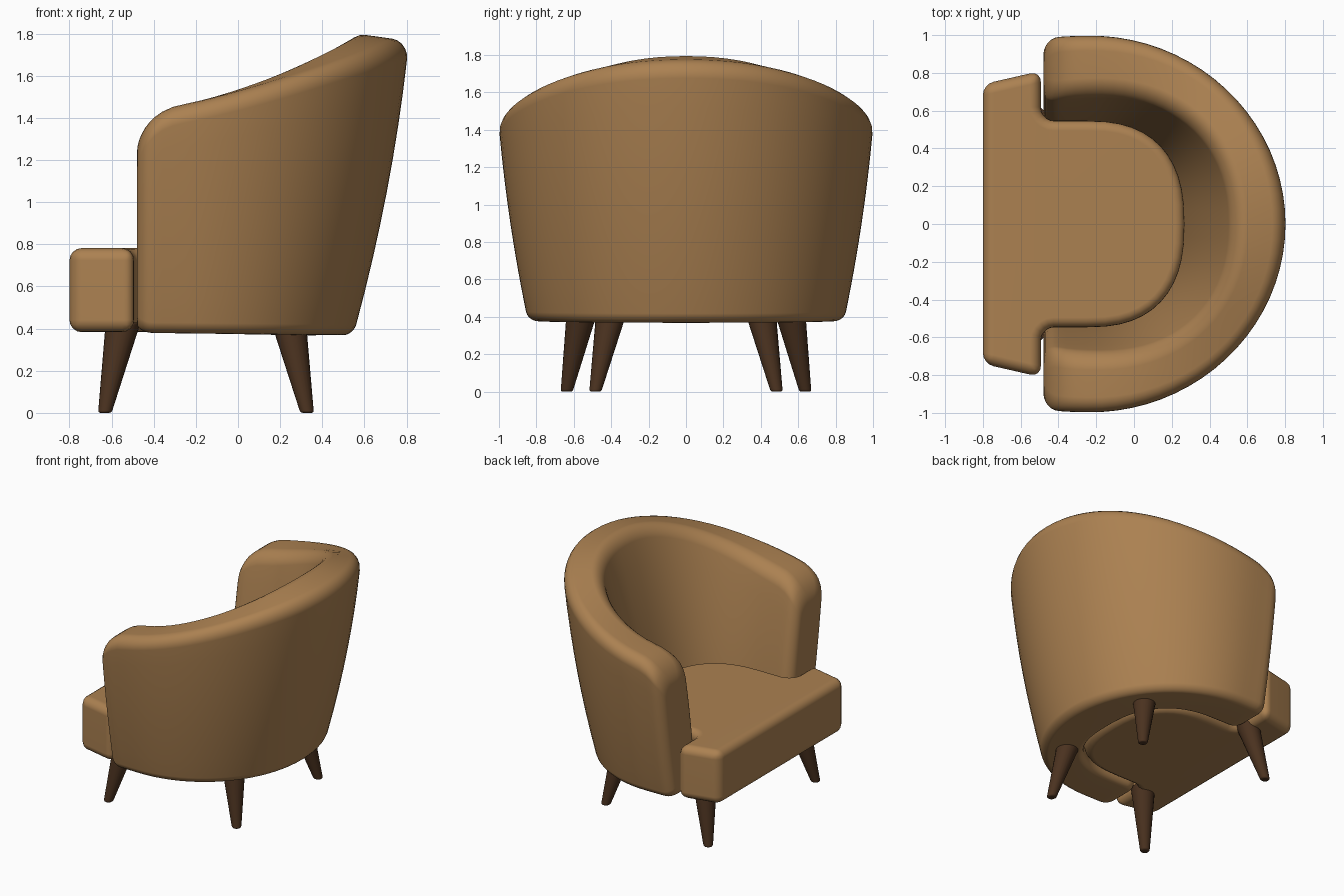
import bpy, bmesh
from math import sin, cos, pi, radians, sqrt

if "Cube" in bpy.data.objects:
    bpy.data.objects.remove(bpy.data.objects["Cube"])


def material(name, rgb):
    m = bpy.data.materials.new(name)
    m.use_nodes = True
    m.diffuse_color = (*rgb, 1)
    m.node_tree.nodes["Principled BSDF"].inputs["Base Color"].default_value = (*rgb, 1)
    return m


FABRIC = material("tan fabric", (0.41, 0.22, 0.083))
WOOD = material("dark brown wood", (0.07, 0.032, 0.014))


def finish(bm, name, mat):
    bmesh.ops.recalc_face_normals(bm, faces=bm.faces)
    mesh = bpy.data.meshes.new(name)
    bm.to_mesh(mesh)
    bm.free()
    mesh.materials.append(mat)
    obj = bpy.data.objects.new(name, mesh)
    bpy.context.collection.objects.link(obj)
    bpy.ops.object.select_all(action="DESELECT")
    obj.select_set(True)
    bpy.context.view_layer.objects.active = obj
    bpy.ops.object.shade_smooth_by_angle(angle=radians(40))
    obj.modifiers.new("even_shading", "WEIGHTED_NORMAL").keep_sharp = True
    return obj


def bevel_sharp(bm, limit, width, segments):
    edges = [e for e in bm.edges if e.calc_face_angle(0) > radians(limit)]
    bmesh.ops.bevel(bm, geom=edges, offset=width, segments=segments,
                    profile=0.5, affect="EDGES", clamp_overlap=True)


# Plan curves of the wrap-around back: half ellipses that widen with height
ARC_X = -0.25      # where the arms run straight on
FRONT_X = -0.48    # front end of the arms
BASE, FULL = 0.378, 1.42


def level(z):
    return (z - BASE) / FULL


def outer_size(z):
    t = level(z)
    return 0.8 + 0.39 * t - 0.125 * t * t, 0.845 + 0.30 * t - 0.12 * t * t


def inner_size(z):
    t = level(z)
    return 0.475 + 0.17 * t + 0.13 * t * t, 0.52 + 0.1 * t + 0.15 * t * t


def arc_point(size, angle, power):
    c, s = max(cos(angle), 0), sin(angle)
    e = 2 / power
    return ARC_X + size[0] * c ** e, size[1] * abs(s) ** e * (1 if s >= 0 else -1)


def inner_point(z, angle, gap=0.0):
    a, b = inner_size(z)
    return arc_point((a - gap, b - gap), angle, 2.55 - 0.3 * level(z))


def shell_point(station, s, z):
    kind, value, side = station
    if kind == "arm":
        return value, side * (inner_size(z)[1] * (1 - s) + outer_size(z)[1] * s), z
    xi, yi = inner_point(z, value)
    xo, yo = arc_point(outer_size(z), value, 2)
    return xi + (xo - xi) * s, yi + (yo - yi) * s, z


def shell_ring(station):
    """Rounded cross-section, shrinking towards the arm ends."""
    kind, value, side = station
    x = value if kind == "arm" else ARC_X + 0.9 * cos(value)
    inset = drop = 0
    if kind == "arm":
        depth = value - FRONT_X
        k = max(0, 1 - depth / 0.08)
        inset = 0.075 * (1 - sqrt(1 - k * k))
        k = max(0, 1 - depth / 0.19)
        drop = 0.19 * (1 - sqrt(1 - k * k))
    top = 1.533 + 0.3 * x + 0.135 * x * x - drop
    low = BASE + inset * 0.6 - 0.01 * (x + 0.3)
    thick = 0.33
    left, right = inset / thick, 1 - inset / thick
    corners = [(right, low, 0.05, -pi / 2), (right, top, 0.09, 0),
               (left, top, 0.09, pi / 2), (left, low, 0.05, pi)]
    ring = []
    for s, z, r, start in corners:
        cs = s - r / thick if s > 0.5 else s + r / thick
        cz = z - r if z == top else z + r
        for i in range(6):
            a = start + i * pi / 10
            ring.append((cs + cos(a) * r / thick, cz + sin(a) * r))
    # extra levels up both walls let them bulge
    levels = 8
    full = []
    for i, p in enumerate(ring):
        full.append(p)
        if i in (5, 17):
            q = ring[i + 1]
            full += [(p[0] + (q[0] - p[0]) * j / levels,
                      p[1] + (q[1] - p[1]) * j / levels) for j in range(1, levels)]
    tilt = 0.02 * max(0, x / 0.65) ** 4
    return [shell_point(station, s, z + tilt * (1 - 2 * s) * level(z))
            for s, z in full]


# Wrap-around back and arms
ends = [FRONT_X + d for d in (0, 0.003, 0.01, 0.022, 0.04, 0.06, 0.085, 0.12, 0.17)]
stations = [("arm", x, -1) for x in ends]
stations += [("arc", -pi / 2 + pi * i / 40, 0) for i in range(41)]
stations += [("arm", x, 1) for x in reversed(ends)]
bm = bmesh.new()
rings = [[bm.verts.new(p) for p in shell_ring(st)] for st in stations]
n = len(rings[0])
for a, b in zip(rings, rings[1:]):
    for i in range(n):
        j = (i + 1) % n
        bm.faces.new((a[i], a[j], b[j], b[i]))
bm.faces.new(rings[0])
bm.faces.new(rings[-1])
finish(bm, "wraparound_back", FABRIC)


# T-shaped seat cushion, its rear following the inside of the back
def seat_outline(z):
    gap, r, back = 0.008, 0.07, -0.493
    b = inner_size(z)[1] - gap
    arc = [inner_point(z, -pi / 2 + pi * i / 24, gap) for i in range(25)]
    half = [(-0.8, 0.74), (back, 0.81)]
    # rounded inner corner that wraps the arm end
    half += [(back + r * (1 - cos(a)), b + r * (1 - sin(a)))
             for a in (i * pi / 10 for i in range(6))]
    return [(x, -y) for x, y in half] + arc + half[::-1]


bm = bmesh.new()
bottom, top = [[bm.verts.new((x, y, z)) for x, y in seat_outline(z)] for z in (0.383, 0.782)]
bm.faces.new(bottom)
bm.faces.new(top)
for i in range(len(top)):
    j = (i + 1) % len(top)
    bm.faces.new((bottom[i], bottom[j], top[j], top[i]))
bmesh.ops.recalc_face_normals(bm, faces=bm.faces)
bevel_sharp(bm, 35, 0.058, 4)
finish(bm, "seat_cushion", FABRIC)


# Splayed, tapered legs
def leg(name, foot, head):
    bm = bmesh.new()
    height = 0.43
    bmesh.ops.create_cone(bm, cap_ends=True, segments=20, radius1=0.032,
                          radius2=0.083, depth=height)
    bevel_sharp(bm, 60, 0.012, 3)
    for v in bm.verts:
        v.co.z += height / 2
        t = v.co.z / height
        v.co.x += foot[0] + (head[0] - foot[0]) * t
        v.co.y += foot[1] + (head[1] - foot[1]) * t
    finish(bm, name, WOOD)


for side, label in ((1, "left"), (-1, "right")):
    leg("front_leg_" + label, (-0.632, side * 0.638), (-0.545, side * 0.555))
    leg("back_leg_" + label, (0.328, side * 0.485), (0.24, side * 0.397))
